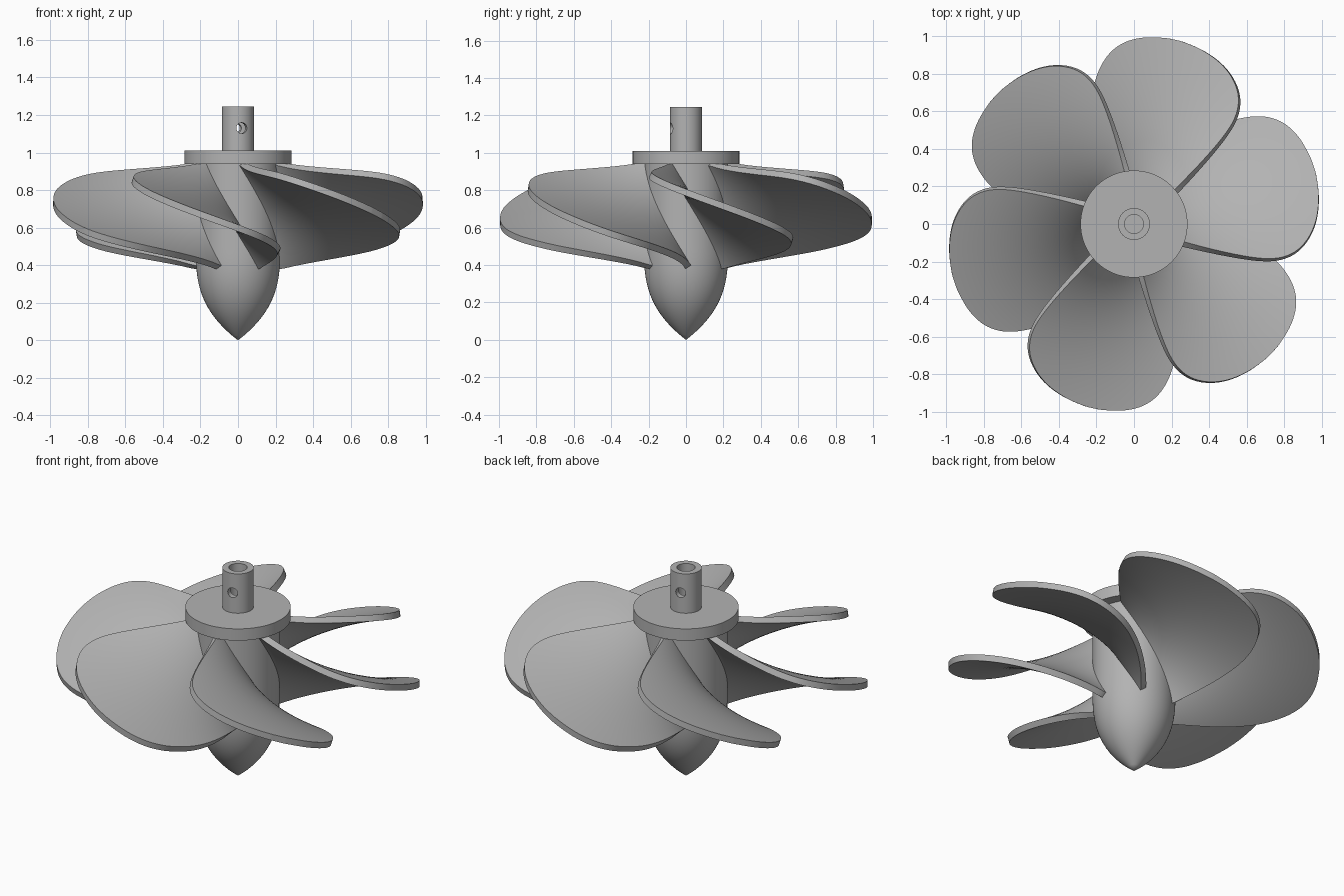
import bpy, bmesh, math
from mathutils import Matrix

cube = bpy.data.objects.get("Cube")
if cube:
    bpy.data.objects.remove(cube, do_unlink=True)

grey = bpy.data.materials.new("plain grey")
grey.use_nodes = True
colour = (0.45, 0.45, 0.45, 1)
grey.diffuse_color = colour
grey.node_tree.nodes["Principled BSDF"].inputs["Base Color"].default_value = colour


def make_object(name, bm):
    mesh = bpy.data.meshes.new(name)
    bmesh.ops.recalc_face_normals(bm, faces=bm.faces)
    bm.to_mesh(mesh)
    bm.free()
    mesh.materials.append(grey)
    obj = bpy.data.objects.new(name, mesh)
    bpy.context.collection.objects.link(obj)
    return obj


def smooth(obj):
    bpy.ops.object.select_all(action="DESELECT")
    obj.select_set(True)
    bpy.context.view_layer.objects.active = obj
    bpy.ops.object.shade_smooth_by_angle(angle=math.radians(35))


def apply_modifiers(obj):
    graph = bpy.context.evaluated_depsgraph_get()
    mesh = bpy.data.meshes.new_from_object(obj.evaluated_get(graph))
    obj.modifiers.clear()
    obj.data = mesh


def lathe(name, profile, steps=72):
    """Spin a (radius, height) profile about the z axis."""
    bm = bmesh.new()
    verts = [bm.verts.new((r, 0, z)) for r, z in profile]
    edges = [bm.edges.new(pair) for pair in zip(verts, verts[1:])]
    bmesh.ops.spin(bm, geom=verts + edges, axis=(0, 0, 1), cent=(0, 0, 0),
                   angle=math.tau, steps=steps)
    bmesh.ops.remove_doubles(bm, verts=bm.verts, dist=1e-5)
    return make_object(name, bm)


# Hub: pointed nose flowing into a cylinder
HUB_R, NOSE = 0.225, 0.5
nose = [(HUB_R * (1 - (1 - i / 20) ** 2.9), NOSE * i / 20) for i in range(21)]
smooth(lathe("hub", nose + [(HUB_R, 0.95), (0, 0.95)]))

# Flange disc
smooth(lathe("flange", [(0, 0.94), (0.285, 0.94), (0.285, 1.01), (0, 1.01)]))

# Hollow shaft with a cross pin hole
shaft = lathe("shaft", [(0, 1.0), (0.085, 1.0), (0.085, 1.245),
                        (0.05, 1.245), (0.05, 1.02), (0, 1.02)])
bm = bmesh.new()
bmesh.ops.create_cone(bm, cap_ends=True, segments=32, radius1=0.029,
                      radius2=0.029, depth=0.4,
                      matrix=Matrix.Translation((0, 0, 1.13))
                      @ Matrix.Rotation(math.radians(14), 4, "Z")
                      @ Matrix.Rotation(math.pi / 2, 4, "X"))
cutter = make_object("pin_hole_cutter", bm)
cutter.hide_render = True
cut = shaft.modifiers.new("pin hole", "BOOLEAN")
cut.operation, cut.object = "DIFFERENCE", cutter
apply_modifiers(shaft)
bpy.data.objects.remove(cutter, do_unlink=True)
smooth(shaft)

# Blade: helical sheet, rows of (radius, high edge angle, low edge angle)
ROWS = [(0.2, 34, 125), (0.28, 37.5, 121), (0.4, 40, 117), (0.54, 42, 113),
        (0.66, 43.5, 109.5), (0.75, 45, 106.5), (0.82, 47, 103.5),
        (0.89, 50.5, 100), (0.945, 56, 96), (0.98, 62, 91.5),
        (1.0, 69, 86), (1.005, 75, 80)]
COLS = 12
bm = bmesh.new()
grid = []
for r, high, low in ROWS:
    row = []
    for i in range(COLS + 1):
        deg = high + (low - high) * i / COLS
        a = math.radians(deg)
        z = 0.655 - 0.0063 * (deg - 81)
        row.append(bm.verts.new((r * math.cos(a), r * math.sin(a), z)))
    grid.append(row)
for a, b in zip(grid, grid[1:]):
    for i in range(COLS):
        bm.faces.new((a[i], a[i + 1], b[i + 1], b[i]))
blade = make_object("blade_1", bm)
sub = blade.modifiers.new("smooth outline", "SUBSURF")
sub.levels = sub.render_levels = 2
solid = blade.modifiers.new("thickness", "SOLIDIFY")
solid.thickness, solid.offset = 0.035, 0
apply_modifiers(blade)
smooth(blade)

# Five more blades around the hub
for n in range(1, 6):
    copy = bpy.data.objects.new(f"blade_{n + 1}", blade.data)
    copy.rotation_euler.z = n * math.tau / 6
    bpy.context.collection.objects.link(copy)
